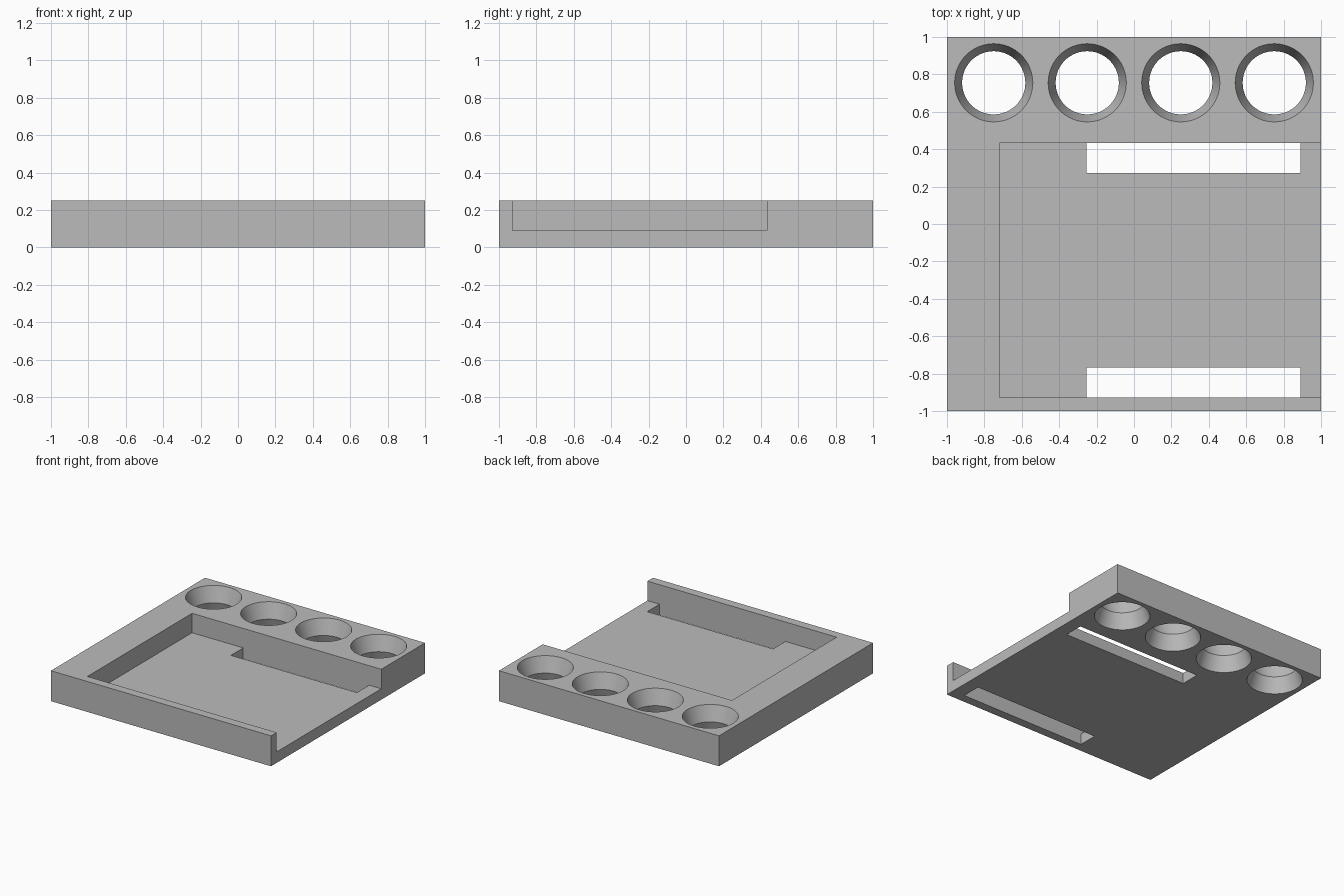
import bpy
import bmesh
from math import radians

cube = bpy.data.objects.get("Cube")
if cube:
    bpy.data.objects.remove(cube, do_unlink=True)

HEIGHT = 0.25
FLOOR = 0.09
grey = bpy.data.materials.new("grey plastic")
grey.use_nodes = True
grey.diffuse_color = (0.5, 0.5, 0.5, 1)
grey.node_tree.nodes["Principled BSDF"].inputs["Base Color"].default_value = (0.5, 0.5, 0.5, 1)


def add_object(name, bm):
    bmesh.ops.recalc_face_normals(bm, faces=bm.faces)
    mesh = bpy.data.meshes.new(name)
    bm.to_mesh(mesh)
    bm.free()
    mesh.materials.append(grey)
    obj = bpy.data.objects.new(name, mesh)
    bpy.context.collection.objects.link(obj)
    return obj


def box(name, xs, ys, zs):
    bm = bmesh.new()
    bmesh.ops.create_cube(bm, size=1)
    for v in bm.verts:
        v.co = [lo + (c + 0.5) * (hi - lo) for c, (lo, hi) in zip(v.co, (xs, ys, zs))]
    return add_object(name, bm)


def lathe(name, x, y, profile, sides=64):
    # Closed solid of revolution from (radius, height) pairs
    bm = bmesh.new()
    rings = []
    for radius, z in profile:
        ring = bmesh.ops.create_circle(bm, segments=sides, radius=radius)["verts"]
        for v in ring:
            v.co += type(v.co)((x, y, z))
        rings.append(ring)
    for a, b in zip(rings, rings[1:]):
        for i in range(sides):
            j = (i + 1) % sides
            bm.faces.new((a[i], a[j], b[j], b[i]))
    bm.faces.new(rings[0])
    bm.faces.new(rings[-1])
    return add_object(name, bm)


def cut(target, cutter):
    mod = target.modifiers.new("cut", "BOOLEAN")
    mod.operation = "DIFFERENCE"
    mod.solver = "EXACT"
    mod.object = cutter
    bpy.context.view_layer.objects.active = target
    bpy.ops.object.modifier_apply(modifier=mod.name)
    bpy.data.objects.remove(cutter, do_unlink=True)


# Square tray body
tray = box("tray", (-1, 1), (-1, 1), (0, HEIGHT))

# Shallow recess, open on the left side
FRONT, BACK = -0.927, 0.432
cut(tray, box("recess", (-0.72, 1.1), (FRONT, BACK), (FLOOR, HEIGHT + 0.1)))

# Slots through the floor, along the front and back walls of the recess
for ys in ((FRONT, FRONT + 0.16), (BACK - 0.16, BACK)):
    cut(tray, box("slot", (-0.255, 0.89), ys, (-0.1, FLOOR + 0.06)))

# Row of round holes, narrowest at mid height
RIM, WAIST, OVER = 0.209, 0.169, 0.025
flare = RIM + (RIM - WAIST) * OVER / (HEIGHT / 2)
for x in (-0.75, -0.25, 0.25, 0.75):
    cut(tray, lathe("hole", x, 0.755, ((flare, -OVER), (WAIST, HEIGHT / 2), (flare, HEIGHT + OVER))))

bpy.ops.object.select_all(action="DESELECT")
tray.select_set(True)
bpy.context.view_layer.objects.active = tray
bpy.ops.object.shade_smooth_by_angle(angle=radians(25))
